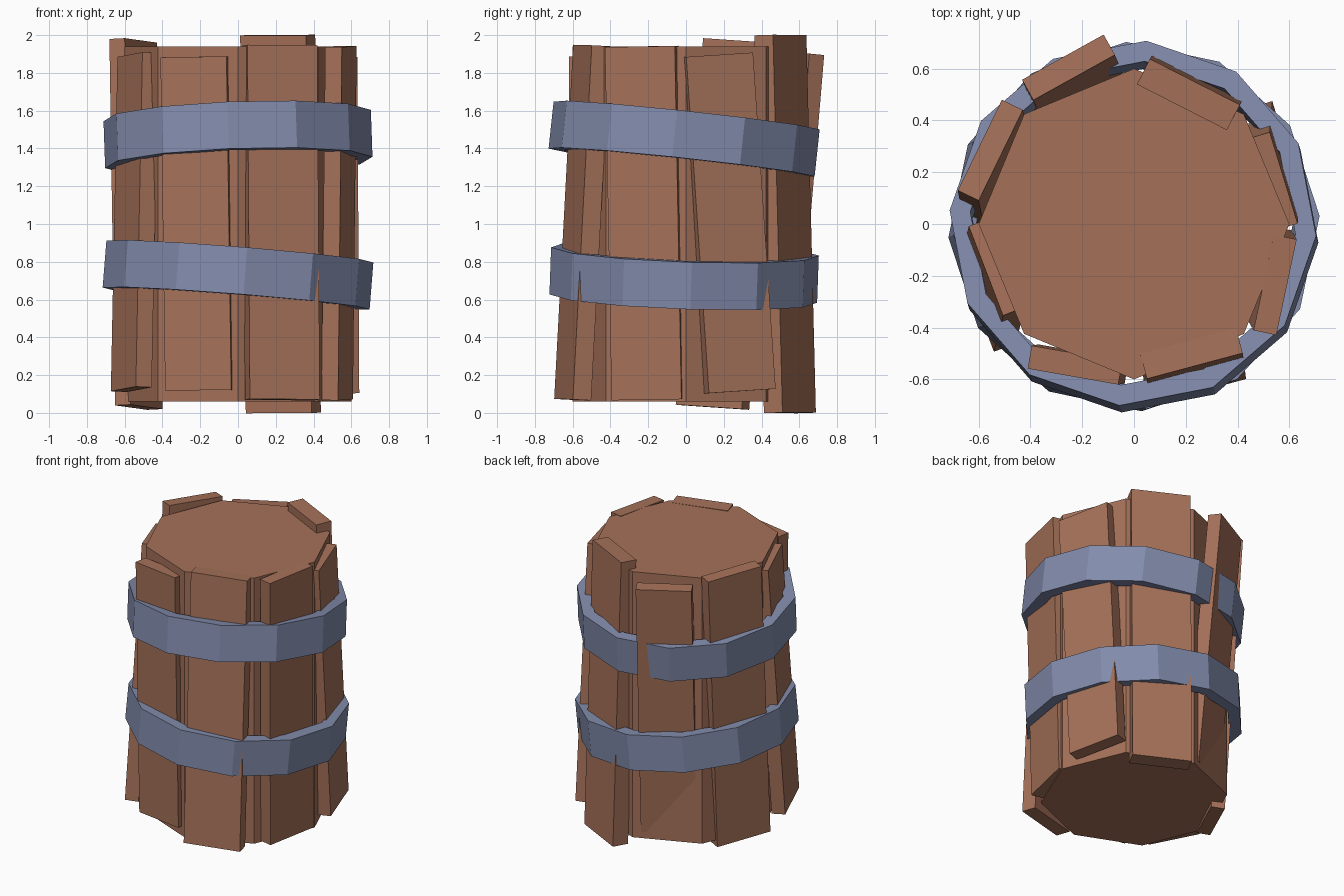
import bpy, bmesh, math
from mathutils import Matrix, Vector

if "Cube" in bpy.data.objects:
    bpy.data.objects.remove(bpy.data.objects["Cube"])


def material(name, rgb):
    mat = bpy.data.materials.new(name)
    mat.use_nodes = True
    mat.diffuse_color = (*rgb, 1)
    mat.node_tree.nodes["Principled BSDF"].inputs["Base Color"].default_value = (*rgb, 1)
    return mat


wood = material("brown wood", (0.376, 0.165, 0.100))
iron = material("blue grey iron", (0.223, 0.260, 0.410))


def finish(name, bm, mat):
    bmesh.ops.recalc_face_normals(bm, faces=bm.faces)
    mesh = bpy.data.meshes.new(name)
    bm.to_mesh(mesh)
    bm.free()
    mesh.materials.append(mat)
    obj = bpy.data.objects.new(name, mesh)
    bpy.context.collection.objects.link(obj)
    return obj


def core():
    # Octagonal body with a corner facing the front
    bm = bmesh.new()
    bmesh.ops.create_cone(bm, cap_ends=True, segments=8, radius1=0.6, radius2=0.6,
                          depth=1.88, matrix=Matrix.Translation((0, 0, 1)))
    finish("barrel_core", bm, wood)


def plank(name, top, bottom, facing, width, thick):
    # Box leaning along the line from bottom centre to top centre
    top, bottom = Vector(top), Vector(bottom)
    axis = (top - bottom).normalized()
    a = math.radians(facing)
    out = Vector((math.cos(a), math.sin(a), 0))
    side = axis.cross(out).normalized()
    out = side.cross(axis)
    rot = Matrix((out, side, axis)).transposed().to_4x4()
    size = Matrix.Diagonal((thick, width, (top - bottom).length, 1))
    bm = bmesh.new()
    bmesh.ops.create_cube(bm, size=1,
                          matrix=Matrix.Translation((top + bottom) / 2) @ rot @ size)
    finish(name, bm, wood)


def hoop(name, z, slope_x, slope_y, turn):
    # Twelve-sided band, tilted as a whole
    bm = bmesh.new()
    rows = []
    for i in range(12):
        a = math.radians(turn + 30 * i - 90)
        rows.append([bm.verts.new((r * math.cos(a), r * math.sin(a), h))
                     for r, h in ((0.63, -0.125), (0.71, -0.125), (0.71, 0.125), (0.63, 0.125))])
    for i in range(12):
        p, q = rows[i], rows[(i + 1) % 12]
        for k in range(4):
            n = (k + 1) % 4
            bm.faces.new((p[k], q[k], q[n], p[n]))
    obj = finish(name, bm, iron)
    obj.location = (0, -0.01, z)
    obj.rotation_euler = (math.atan(slope_y), -math.atan(slope_x), 0)


core()

# Loose planks around the body
plank("back_right_plank", (-0.253, 0.605, 1.90), (-0.19, 0.455, 0.11), 119, 0.36, 0.09)
plank("right_back_plank", (-0.555, 0.285, 1.97), (-0.525, 0.14, 0.03), 154, 0.39, 0.09)
plank("back_left_plank", (0.21, 0.50, 2.0), (0.24, 0.55, 0.0), 63, 0.39, 0.11)
plank("right_front_plank", (-0.53, -0.165, 1.895), (-0.565, -0.305, 0.125), 201, 0.37, 0.09)
plank("front_right_plank", (-0.228, -0.545, 1.885), (-0.203, -0.54, 0.12), 260, 0.355, 0.09)
plank("front_left_plank", (0.222, -0.50, 1.945), (0.235, -0.60, 0.07), 285, 0.383, 0.1)
plank("left_front_plank", (0.545, -0.235, 1.94), (0.525, -0.20, 0.07), 348, 0.378, 0.09)
plank("left_back_plank", (0.535, 0.165, 1.895), (0.545, 0.285, 0.115), 17, 0.37, 0.09)

# Crooked iron bands
hoop("upper_hoop", 1.45, 0.035, -0.107, -4)
hoop("lower_hoop", 0.73, -0.08, -0.035, 3)
